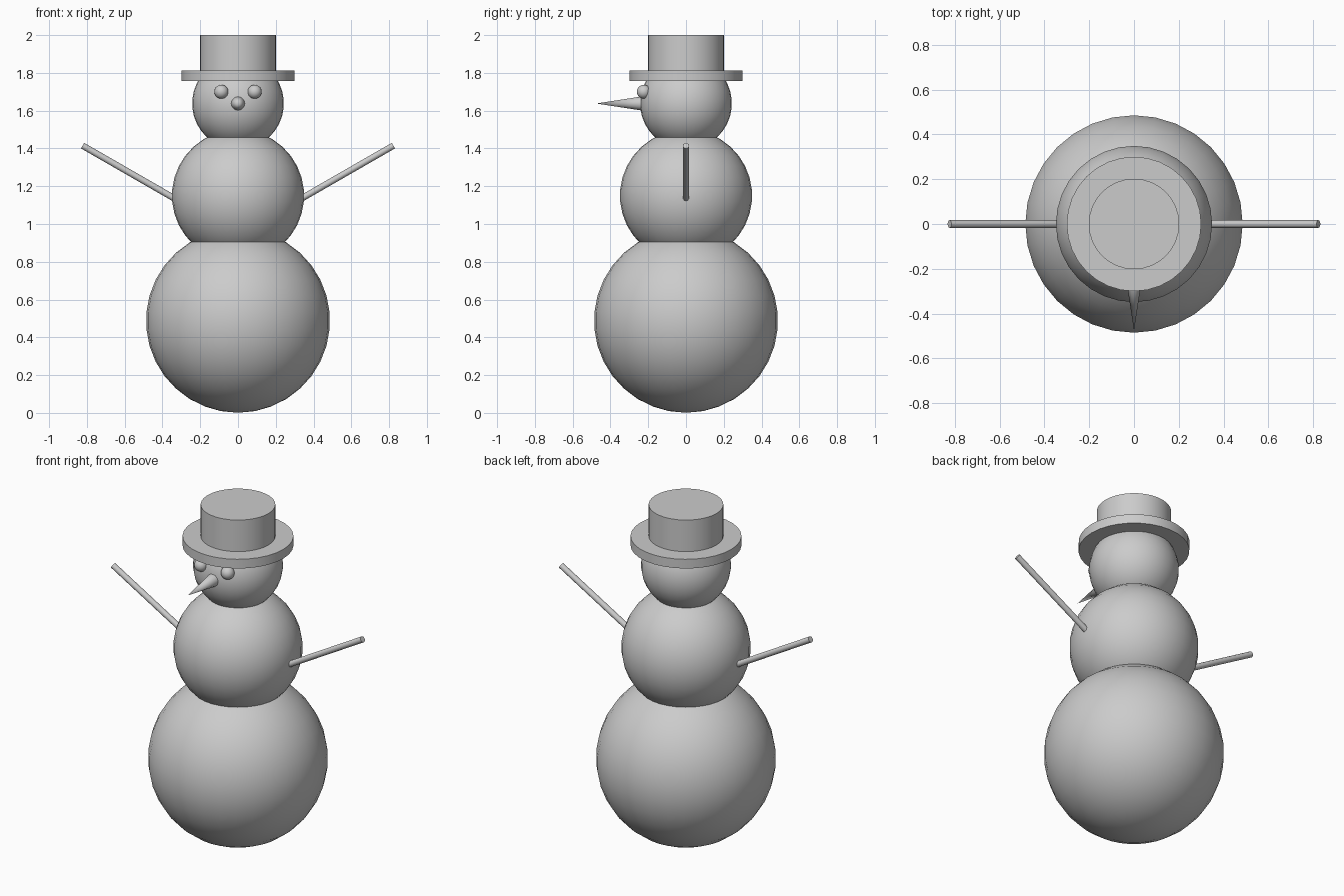
import bpy
from math import radians
from mathutils import Vector

if "Cube" in bpy.data.objects:
    bpy.data.objects.remove(bpy.data.objects["Cube"])


def finish(name, angle=40):
    ob = bpy.context.object
    ob.name = name
    bpy.ops.object.shade_smooth_by_angle(angle=radians(angle))
    return ob


def ball(name, radius, loc, segments=32, rings=17):
    bpy.ops.mesh.primitive_uv_sphere_add(segments=segments, ring_count=rings,
                                         radius=radius, location=loc)
    return finish(name)


def rod(name, start, end, r1, r2, sides):
    # cylinder or cone running from start to end
    a, b = Vector(start), Vector(end)
    d = b - a
    bpy.ops.mesh.primitive_cone_add(vertices=sides, radius1=r1, radius2=r2,
                                    depth=d.length, location=(a + b) / 2,
                                    rotation=d.to_track_quat('Z', 'Y').to_euler())
    return finish(name, 50)


# Stacked snowballs
ball("lower_body", 0.487, (0, 0, 0.488))
ball("middle_body", 0.35, (0, 0, 1.15))
ball("head", 0.243, (0, 0, 1.638))

# Top hat
rod("hat_brim", (0, 0, 1.757), (0, 0, 1.812), 0.30, 0.30, 32)
rod("hat_crown", (0, 0, 1.79), (0, 0, 2.0), 0.202, 0.202, 32)

# Eyes and stick arms, one per side
for side, s in (("left", -1), ("right", 1)):
    ball(side + "_eye", 0.037, (s * 0.088, -0.223, 1.70), 24, 12)
    rod(side + "_arm", (s * 0.31, 0, 1.12), (s * 0.823, 0, 1.415),
        0.017, 0.017, 12)

# Pointed nose
rod("nose", (0, -0.235, 1.638), (0, -0.475, 1.638), 0.037, 0.0, 12)
